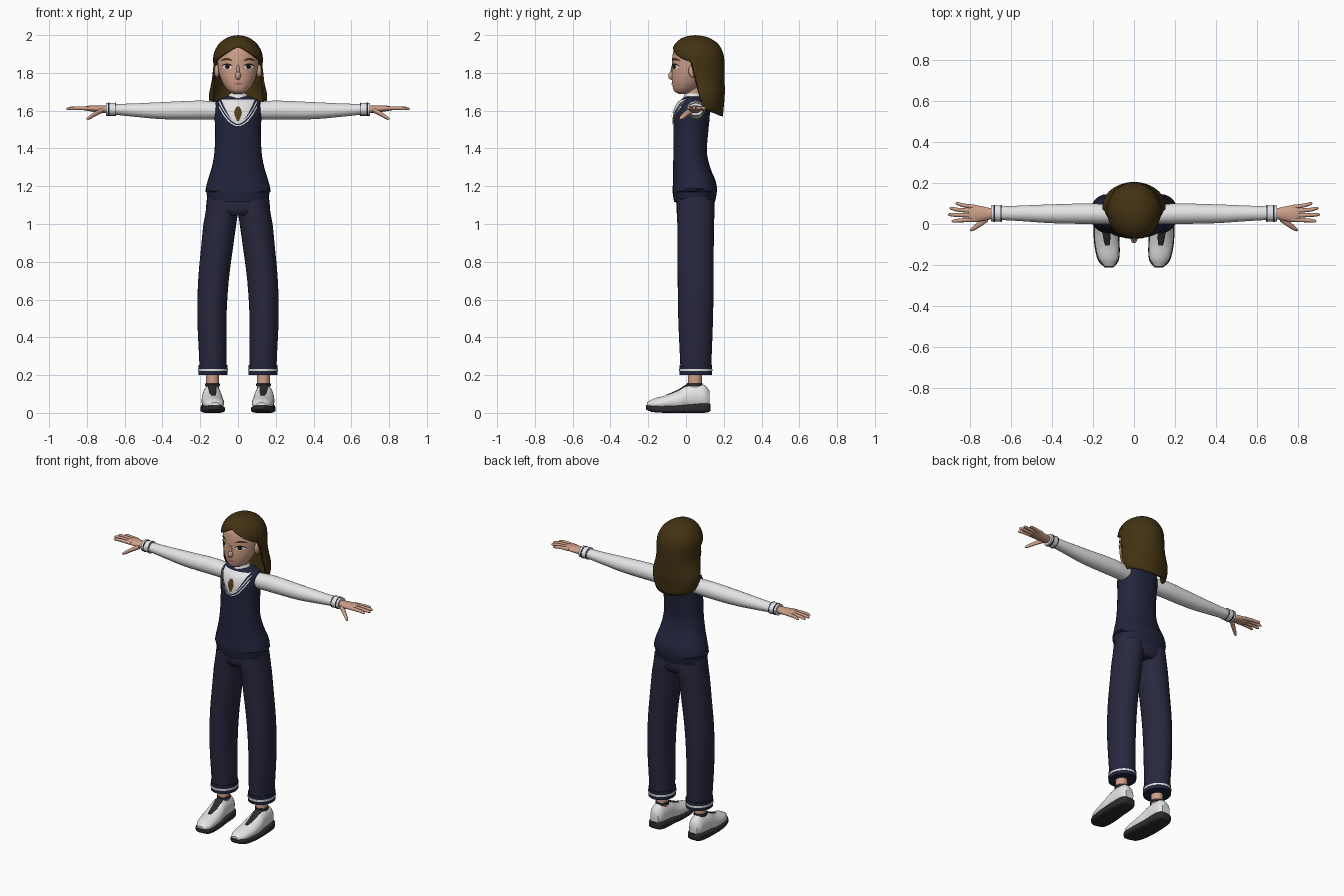
import bpy, bmesh
from math import sin, cos, pi, sqrt, radians
from mathutils import Vector

cube = bpy.data.objects.get("Cube")
if cube:
    bpy.data.objects.remove(cube)


def material(name, r, g, b):
    m = bpy.data.materials.new(name)
    m.use_nodes = True
    m.diffuse_color = (r, g, b, 1)
    bsdf = m.node_tree.nodes["Principled BSDF"]
    bsdf.inputs["Base Color"].default_value = (r, g, b, 1)
    bsdf.inputs["Roughness"].default_value = 0.8
    return m


SKIN = material("skin", .62, .35, .25)
HAIR = material("brown_hair", .055, .032, .006)
VEST = material("vest_navy", .016, .019, .048)
TROUSER = material("trouser_navy", .021, .021, .048)
WHITE = material("white_cloth", .78, .78, .78)
DARK = material("dark_rubber", .025, .025, .027)
TIE = material("tie_brown", .085, .05, .008)
EYE = material("eye_dark", .015, .01, .008)
LIP = material("lips", .42, .18, .14)


def finish(name, verts, faces, mat, mirror=False, recalc=True, angle=50):
    mesh = bpy.data.meshes.new(name)
    mesh.from_pydata(verts, [], faces)
    bm = bmesh.new()
    bm.from_mesh(mesh)
    bmesh.ops.remove_doubles(bm, verts=bm.verts, dist=1e-5)
    if recalc:
        bmesh.ops.recalc_face_normals(bm, faces=bm.faces)
    bm.to_mesh(mesh)
    bm.free()
    mesh.materials.append(mat)
    ob = bpy.data.objects.new(name, mesh)
    bpy.context.collection.objects.link(ob)
    bpy.ops.object.select_all(action="DESELECT")
    ob.select_set(True)
    bpy.context.view_layer.objects.active = ob
    bpy.ops.object.shade_smooth_by_angle(angle=radians(angle))
    if mirror:
        ob.modifiers.new("Mirror", "MIRROR").use_mirror_merge = False
    return ob


def smooth_rows(sections, n=5):
    """Smooth interpolation of (position, centre, centre, radius, radius)."""
    s = [Vector(p) for p in sections]
    last = len(s) - 1

    def slope(i):
        a, b = s[max(i - 1, 0)], s[min(i + 1, last)]
        return (b - a) / (b[0] - a[0])
    rows = []
    for i in range(last):
        h = s[i + 1][0] - s[i][0]
        for k in range(n):
            t = k / n
            rows.append(s[i] * (2*t**3 - 3*t*t + 1) + s[i + 1] * (3*t*t - 2*t**3)
                        + slope(i) * h * (t**3 - 2*t*t + t) + slope(i + 1) * h * (t**3 - t*t))
    return rows + [s[-1]]


def at(rows, p):
    """Section of a row list at position p."""
    for a, b in zip(rows, rows[1:]):
        if (a[0] - p) * (b[0] - p) <= 0:
            return a.lerp(b, (p - a[0]) / (b[0] - a[0]))
    return rows[0] if abs(p - rows[0][0]) < abs(p - rows[-1][0]) else rows[-1]


def loft(name, sections, mat, axis="z", e=2, seg=32, mirror=False, n=5):
    rows = smooth_rows(sections, n)
    verts = []
    for p, c1, c2, r1, r2 in rows:
        for i in range(seg):
            c, s = cos(2*pi*i/seg), sin(2*pi*i/seg)
            u = c1 + r1 * abs(c)**(2/e) * (1 if c > 0 else -1)
            v = c2 + r2 * abs(s)**(2/e) * (1 if s > 0 else -1)
            verts.append({"x": (p, u, v), "y": (u, p, v), "z": (u, v, p)}[axis])
    faces = [(j*seg + i, j*seg + (i+1) % seg, (j+1)*seg + (i+1) % seg, (j+1)*seg + i)
             for j in range(len(rows) - 1) for i in range(seg)]
    faces += [tuple(range(seg)), tuple(range(len(verts) - seg, len(verts)))]
    return finish(name, verts, faces, mat, mirror), rows


def patch(name, f, rows, mat, off, e=2, mirror=False, n=14):
    """Thin plate lying on the front of a loft; f maps u, v to x, z."""
    verts = []
    for j in range(n + 1):
        for i in range(n + 1):
            x, z = f(i/n, j/n)
            _, cx, cy, rx, ry = at(rows, z)
            x = max(-.98*rx, min(.98*rx, x))
            verts.append((x, cy - ry*(1 - abs(x/rx)**e)**(1/e) - off, z))
    m = n + 1
    faces = [(j*m + i, j*m + i + 1, (j+1)*m + i + 1, (j+1)*m + i)
             for j in range(n) for i in range(n)]
    return finish(name, verts, faces, mat, mirror, recalc=False)


def disc(cx, cz, rx, rz, bend=0):
    def f(u, v):
        s = 2*u - 1
        return cx + rx*s, cz + rz*(2*v - 1)*sqrt(max(0, 1 - s*s)) - bend*s*s
    return f


def ball(name, loc, size, mat, mirror=False):
    x, y, z = loc
    rows = [(z - size[2]*cos(pi*k/12), x, y, size[0]*sin(pi*k/12) + 1e-4,
             size[1]*sin(pi*k/12) + 1e-4) for k in range(13)]
    loft(name, rows, mat, seg=20, mirror=mirror, n=1)


# Head and face
_, head = loft("head", [
    (1.688, 0, -.01, .02, .025), (1.70, 0, -.01, .045, .05), (1.73, 0, .002, .072, .073),
    (1.77, 0, .015, .092, .09), (1.82, 0, .03, .105, .104), (1.88, 0, .045, .11, .118),
    (1.94, 0, .052, .098, .108), (1.975, 0, .052, .05, .06)], SKIN)
loft("neck", [(1.62, 0, .04, .05, .05), (1.68, 0, .04, .041, .042), (1.76, 0, .04, .043, .045)], SKIN)
ball("nose", (0, -.073, 1.785), (.015, .021, .022), SKIN)
ball("nose_bridge", (0, -.069, 1.81), (.009, .012, .035), SKIN)
ball("ears", (.112, .036, 1.81), (.014, .024, .034), SKIN, mirror=True)
patch("eye_whites", disc(.057, 1.832, .025, .013), head, WHITE, .002, mirror=True)
patch("irises", disc(.056, 1.833, .0125, .0125), head, EYE, .004, mirror=True)
patch("eyelashes", disc(.058, 1.846, .029, .004, .009), head, EYE, .005, mirror=True)
patch("eyebrows", disc(.06, 1.873, .031, .006, .009), head, HAIR, .004, mirror=True)
patch("mouth", disc(0, 1.742, .025, .006, -.002), head, LIP, .003)

# Hair: one shell whose lower edge follows the hairline
hair_rows = smooth_rows([
    (1.57, 0, .11, .12, .085), (1.62, 0, .1, .143, .1), (1.68, 0, .085, .155, .12),
    (1.75, 0, .075, .138, .13), (1.8, 0, .07, .13, .135), (1.85, 0, .065, .131, .139),
    (1.9, 0, .06, .129, .138), (1.95, 0, .056, .104, .117), (1.982, 0, .052, .066, .078),
    (1.995, 0, .05, .034, .04), (2.0, 0, .05, 0, 0)], 6)


def hairline(th):
    a = min(th, 2*pi - th)
    if a < radians(76):
        return 1.94 - .085*sin(a)**1.3
    drop = min(1, (a - radians(76)) / radians(8))
    return 1.855 - .255*drop - .03*drop*sin(a - pi/2 if a > pi/2 else 0)


cols, levels = 90, 30
verts, faces = [], []
for j in range(levels + 1):
    for i in range(cols):
        th = 2*pi*i/cols
        z = 2 - (2 - hairline(th)) * (j/levels)**1.7
        _, cx, cy, rx, ry = at(hair_rows, z)
        verts.append((rx*sin(th), cy - ry*cos(th), z))
for j in range(levels):
    for i in range(cols):
        k = (i + 1) % cols
        faces.append((j*cols + i, (j+1)*cols + i, (j+1)*cols + k, j*cols + k))
hair = finish("hair", verts, faces, HAIR, recalc=False, angle=70)
thick = hair.modifiers.new("Thickness", "SOLIDIFY")
thick.thickness, thick.offset = .012, -1

# Vest with a hem that dips at the middle
vest, vest_rows = loft("vest", [
    (1.115, 0, .045, .163, .108), (1.17, 0, .046, .172, .117), (1.22, 0, .045, .163, .114),
    (1.3, 0, .03, .139, .098), (1.38, 0, .022, .125, .089), (1.5, 0, .026, .121, .093),
    (1.58, 0, .03, .125, .096), (1.63, 0, .035, .122, .087), (1.655, 0, .04, .11, .07),
    (1.675, 0, .042, .06, .046)], VEST, e=2.2)
for v in vest.data.vertices:
    if v.co.z < 1.16:
        v.co.z += .03 * (v.co.x/.17)**2

# Shirt front, neckline stripes, collar and tie
def shirt_shape(u, v):
    z = 1.535 + .125*v
    return (2*u - 1) * max(0, .105*sqrt((z - 1.52)/.125) - .022), z


def stripe_shape(k):
    def f(u, v):
        s = 1.9*u - .95
        return .107*s, 1.518 + .11*s*s + (k + .005*v)*(1 + 1.7*abs(s))
    return f


patch("shirt_front", shirt_shape, vest_rows, WHITE, .003, e=2.2)
patch("neckline_stripe_outer", stripe_shape(0), vest_rows, WHITE, .005, e=2.2, n=28)
patch("neckline_stripe_inner", stripe_shape(.011), vest_rows, WHITE, .005, e=2.2, n=28)
patch("tie", lambda u, v: ((2*u - 1)*(.006 + .014*sin(pi*v**1.3)), 1.545 + .078*v),
      vest_rows, TIE, .009, e=2.2)
loft("collar", [(1.635, 0, .036, .072, .064), (1.665, 0, .037, .056, .052),
                (1.692, 0, .04, .045, .046)], WHITE)

# Sleeves and cuffs
loft("sleeves", [
    (.09, .045, 1.6, .046, .046), (.2, .05, 1.603, .05, .05), (.4, .05, 1.6, .046, .045),
    (.55, .052, 1.603, .038, .035), (.655, .053, 1.607, .033, .028)], WHITE, "x", mirror=True)
loft("sleeve_cuffs", [(.645, .052, 1.607, .039, .034), (.7, .052, 1.607, .039, .034)],
     WHITE, "x", mirror=True)
for name, x, w in (("cuff_stripe_inner", .648, .004), ("cuff_stripe_outer", .68, .007)):
    loft(name, [(x, .052, 1.607, .041, .036), (x + w, .052, 1.607, .041, .036)],
         VEST, "x", mirror=True)

# Hands
loft("palms", [(.69, .05, 1.607, .024, .02), (.73, .05, 1.608, .034, .019),
               (.785, .051, 1.612, .041, .015), (.81, .052, 1.612, .034, .01)],
     SKIN, "x", mirror=True)
fingers = {"little": (.082, .873, .1), "ring": (.063, .903, .077),
           "middle": (.042, .91, .046), "index": (.021, .892, .014)}
for name, (y, tip, tip_y) in fingers.items():
    loft(name + "_fingers", [
        (.77, y, 1.612, .011, .011), (tip - .04, (y + tip_y)/2, 1.613, .0095, .0095),
        (tip - .008, tip_y, 1.61, .007, .007), (tip, tip_y, 1.609, .002, .002)],
        SKIN, "x", seg=12, mirror=True)
loft("thumbs", [(.715, .03, 1.603, .018, .014), (.755, 0, 1.583, .016, .013),
                (.79, -.024, 1.562, .011, .01), (.802, -.031, 1.556, .003, .003)],
     SKIN, "x", seg=14, mirror=True)

# Trousers with striped turn-ups
loft("hips", [(1.045, 0, .05, .13, .08), (1.07, 0, .05, .165, .097),
              (1.12, 0, .05, .166, .102), (1.16, 0, .047, .16, .1)], TROUSER, e=2.2)
loft("trouser_legs", [
    (.215, .132, .052, .072, .081), (.25, .132, .052, .072, .082), (.5, .138, .051, .077, .092),
    (.7, .13, .051, .081, .095), (.9, .108, .051, .085, .096), (1.0, .096, .051, .087, .097),
    (1.06, .086, .051, .086, .1), (1.13, .08, .05, .083, .098)], TROUSER, mirror=True)
for name, low, high, grow, mat in (("turn_ups", .2, .253, 0, VEST),
                                   ("turn_up_stripes", .221, .233, .002, WHITE)):
    loft(name, [(low, .132, .052, .077 + grow, .086 + grow),
                (high, .132, .052, .077 + grow, .086 + grow)], mat, mirror=True)

# Ankles and shoes
loft("ankles", [(.12, .135, .047, .035, .038), (.22, .135, .047, .034, .037)], SKIN, mirror=True)
loft("shoe_openings", [(.142, .135, .047, .039, .042), (.158, .135, .047, .038, .041)],
     DARK, mirror=True)
loft("shoe_uppers", [
    (-.207, .122, .042, .022, .014), (-.17, .125, .046, .048, .03), (-.1, .132, .055, .058, .04),
    (-.04, .136, .065, .057, .055), (0, .138, .08, .052, .065), (.06, .138, .084, .048, .069),
    (.1, .138, .08, .043, .066), (.125, .138, .072, .028, .045)], WHITE, "y", mirror=True)
loft("shoe_soles", [
    (-.212, .122, .03, .022, .012), (-.18, .125, .022, .05, .017), (-.1, .132, .019, .062, .019),
    (0, .138, .022, .06, .022), (.09, .138, .026, .053, .026), (.122, .138, .028, .04, .023),
    (.131, .138, .03, .025, .016)], DARK, "y", e=4, mirror=True)
loft("shoe_tongues", [
    (-.105, .131, .086, .015, .01), (-.04, .135, .112, .022, .013), (0, .137, .137, .024, .013),
    (.02, .137, .146, .02, .011)], DARK, "y", seg=20, mirror=True)
